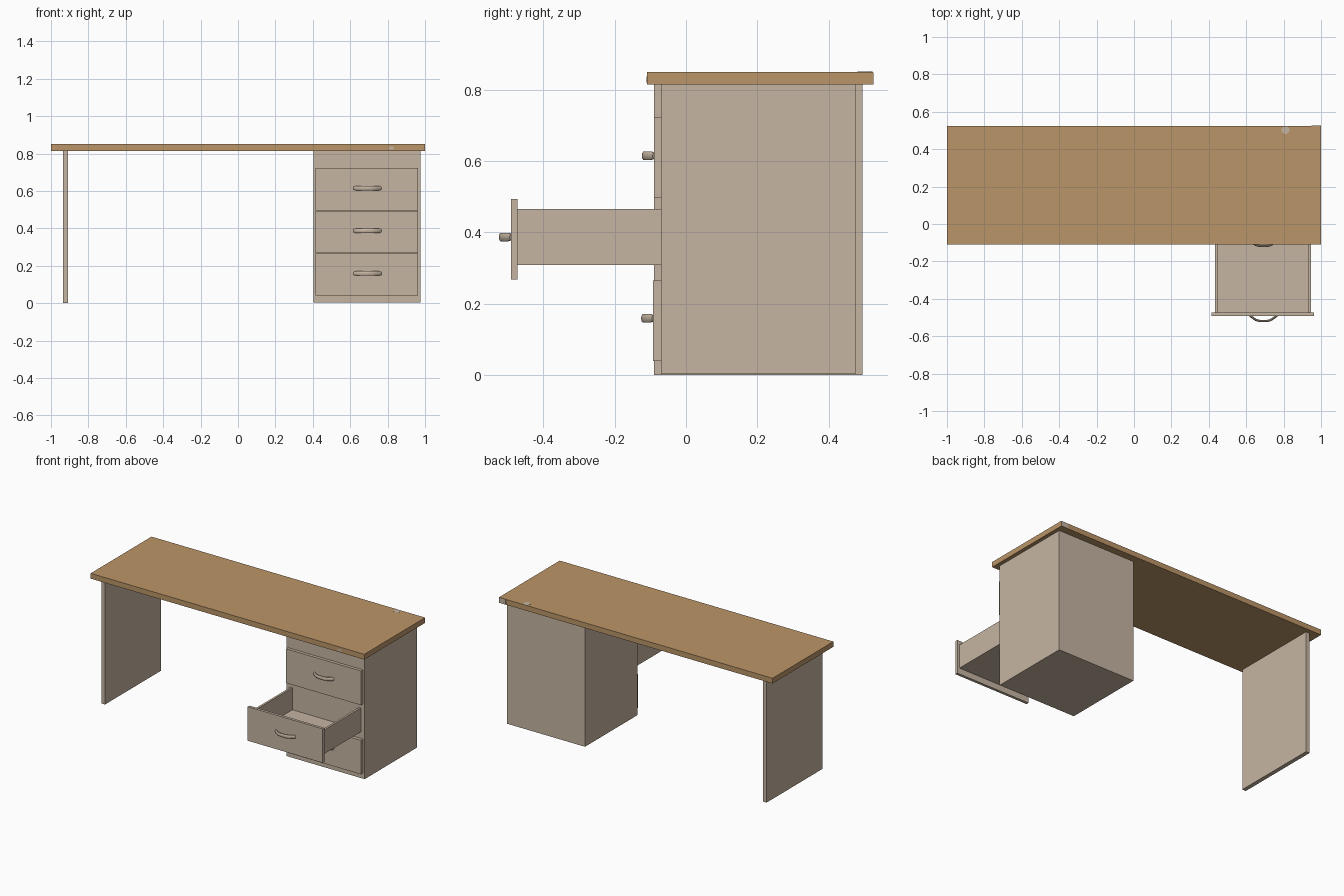
import bpy, bmesh, math

if "Cube" in bpy.data.objects:
    bpy.data.objects.remove(bpy.data.objects["Cube"])


def material(name, rgb):
    m = bpy.data.materials.new(name)
    m.diffuse_color = (*rgb, 1.0)
    m.use_nodes = True
    m.node_tree.nodes["Principled BSDF"].inputs["Base Color"].default_value = m.diffuse_color
    return m


BEIGE = material("beige laminate", (0.56, 0.46, 0.36))
WOOD = material("warm wood", (0.50, 0.30, 0.14))


def finish(name, bm, mat):
    bmesh.ops.recalc_face_normals(bm, faces=bm.faces[:])
    mesh = bpy.data.meshes.new(name)
    bm.to_mesh(mesh)
    bm.free()
    mesh.materials.append(mat)
    ob = bpy.data.objects.new(name, mesh)
    bpy.context.collection.objects.link(ob)
    return ob


def box(name, x, y, z, mat=BEIGE):
    """Box from (min, max) ranges."""
    bm = bmesh.new()
    bmesh.ops.create_cube(bm, size=1)
    for v in bm.verts:
        v.co = [sum(r) / 2 + c * (r[1] - r[0]) for r, c in zip((x, y, z), v.co)]
    return finish(name, bm, mat)


def handle(name, cx, y, cz):
    """Bow handle: oval section swept along a shallow arch."""
    path = [(-0.072, 0.001), (-0.060, -0.008), (-0.040, -0.022), (-0.018, -0.028),
            (0.018, -0.028), (0.040, -0.022), (0.060, -0.008), (0.072, 0.001)]
    sides = 10
    bm = bmesh.new()
    rings = []
    for i, (px, py) in enumerate(path):
        a, b = path[max(i - 1, 0)], path[min(i + 1, len(path) - 1)]
        dx, dy = b[0] - a[0], b[1] - a[1]
        n = math.hypot(dx, dy)
        nx, ny = -dy / n, dx / n
        hz = 0.009 if i in (0, len(path) - 1) else 0.0125
        ring = []
        for k in range(sides):
            t = 2 * math.pi * k / sides
            r = 0.006 * math.cos(t)
            ring.append(bm.verts.new((cx + px + nx * r, y + py + ny * r,
                                      cz + hz * math.sin(t))))
        rings.append(ring)
    for r0, r1 in zip(rings, rings[1:]):
        for k in range(sides):
            j = (k + 1) % sides
            bm.faces.new((r0[k], r0[j], r1[j], r1[k]))
    bm.faces.new(rings[0])
    bm.faces.new(rings[-1])
    ob = finish(name, bm, BEIGE)
    bpy.ops.object.select_all(action='DESELECT')
    ob.select_set(True)
    bpy.context.view_layer.objects.active = ob
    bpy.ops.object.shade_smooth_by_angle(angle=math.radians(40))


# Table top, side panel leg and drawer cabinet
box("table_top", (-1, 1), (-0.11, 0.525), (0.815, 0.85), WOOD)
box("side_panel_leg", (-0.936, -0.909), (-0.09, 0.495), (0, 0.815))
box("drawer_cabinet", (0.405, 0.975), (-0.07, 0.476), (0.003, 0.815))

# Drawer fronts with handles: name, front y, bottom z, top z, handle z
for name, y, z0, z1, hz in (("lower", -0.092, 0.040, 0.265, 0.159),
                            ("middle", -0.491, 0.268, 0.493, 0.387),
                            ("upper", -0.090, 0.496, 0.722, 0.615)):
    back = y + 0.018 if name == "middle" else -0.069
    box(name + "_drawer_front", (0.415, 0.963), (y, back), (z0, z1))
    handle(name + "_drawer_handle", 0.692, y, hz)

# Open tray of the pulled-out middle drawer
y0, y1 = -0.474, -0.069
box("drawer_floor", (0.446, 0.934), (y0, y1), (0.308, 0.320))
box("drawer_left_wall", (0.433, 0.447), (y0, y1), (0.308, 0.466))
box("drawer_right_wall", (0.933, 0.947), (y0, y1), (0.308, 0.466))

# Small pale marks on the table top: rear end of the back edge, top and front spots
box("back_edge_mark", (0.95, 1.0), (0.524, 0.5258), (0.815, 0.849))
for name, loc, tilt, sx in (("top_mark", (0.81, 0.502, 0.850), 0, 1.0),
                            ("front_mark", (0.82, -0.11, 0.829), math.pi / 2, 0.4)):
    bm = bmesh.new()
    bmesh.ops.create_cone(bm, cap_ends=True, segments=16, radius1=0.021,
                          radius2=0.021, depth=0.0016)
    ob = finish(name, bm, BEIGE)
    ob.location = loc
    ob.rotation_euler = (tilt, 0, 0)
    ob.scale = (1.0 if sx == 1.0 else 0.7, sx, 1)
